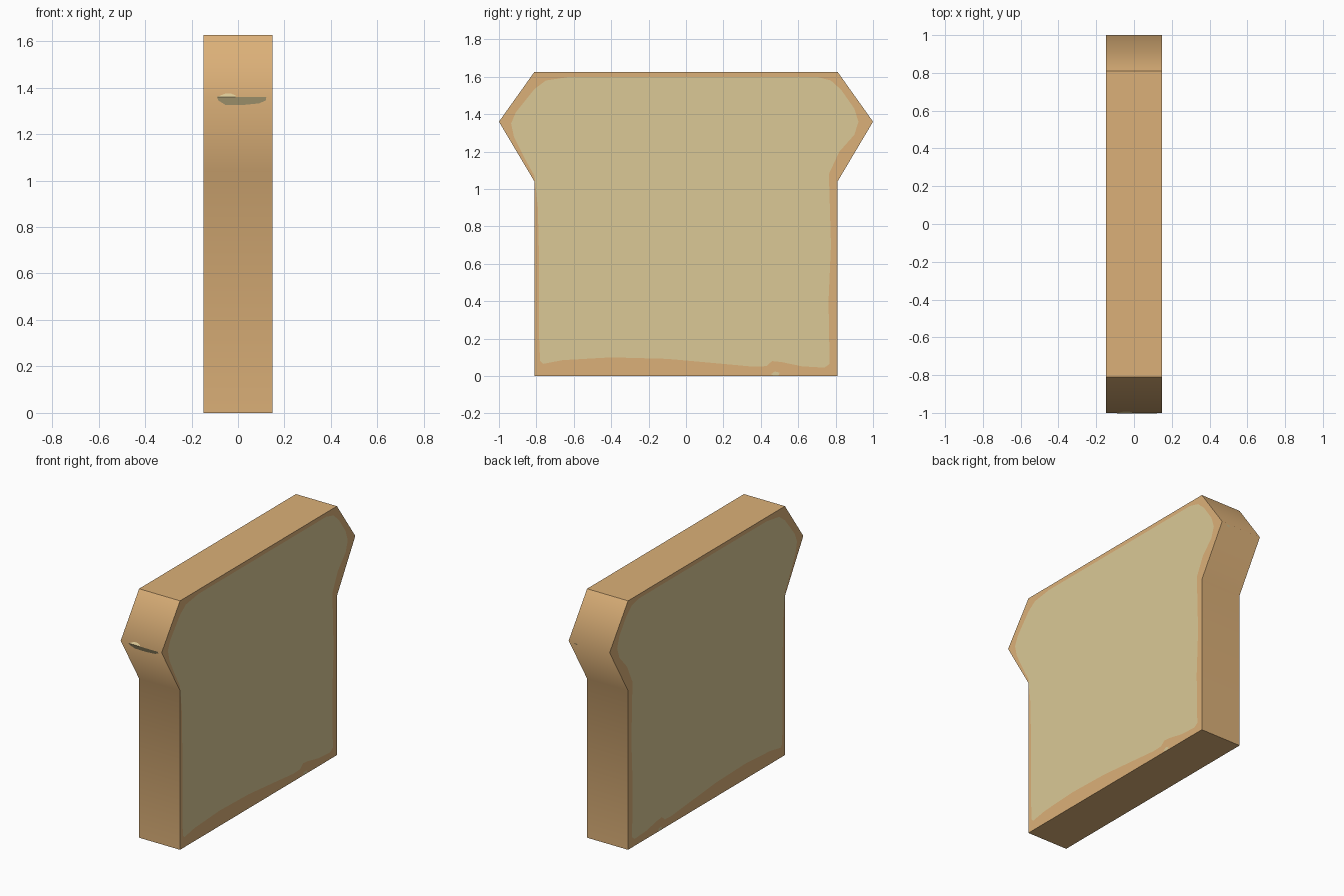
import bpy, bmesh
from mathutils import Vector

if "Cube" in bpy.data.objects:
    bpy.data.objects.remove(bpy.data.objects["Cube"])

HALF = 0.148  # half thickness of the slice


def material(name, rgb):
    m = bpy.data.materials.new(name)
    m.diffuse_color = (*rgb, 1)
    m.use_nodes = True
    m.node_tree.nodes["Principled BSDF"].inputs["Base Color"].default_value = m.diffuse_color
    return m


crust = material("golden crust", (0.712, 0.434, 0.188))
crumb = material("pale crumb", (0.708, 0.584, 0.305))


def add_object(name, bm, mats):
    me = bpy.data.meshes.new(name)
    bm.to_mesh(me)
    bm.free()
    for m in mats:
        me.materials.append(m)
    ob = bpy.data.objects.new(name, me)
    bpy.context.collection.objects.link(ob)
    return ob


# Slice outline (y, z): half profile mirrored
half = [(0.81, 0), (0.81, 1.04), (1.0, 1.36), (0.81, 1.627)]
outline = half + [(-y, z) for y, z in reversed(half)]

# Wobbly edge of the crumb (y, z)
crumb_edge = [
    (-0.765, 0.065), (-0.66, 0.085), (-0.4, 0.1), (-0.1, 0.092), (0.2, 0.065),
    (0.36, 0.05), (0.43, 0.053), (0.46, 0.08), (0.51, 0.075), (0.62, 0.052),
    (0.74, 0.045), (0.768, 0.065), (0.762, 0.4), (0.775, 0.7), (0.764, 1.08),
    (0.82, 1.2), (0.9, 1.29), (0.922, 1.36), (0.9, 1.43), (0.83, 1.53),
    (0.775, 1.58), (0.7, 1.6), (-0.62, 1.6), (-0.75, 1.58), (-0.81, 1.535),
    (-0.91, 1.41), (-0.935, 1.35), (-0.92, 1.28), (-0.86, 1.16), (-0.81, 1.07),
    (-0.792, 0.9), (-0.785, 0.6), (-0.785, 0.2), (-0.78, 0.08)]


def loop(bm, pts, x):
    vs = [bm.verts.new((x, y, z)) for y, z in pts]
    es = [bm.edges.new((vs[i - 1], vs[i])) for i in range(len(vs))]
    return vs, es


# Slice body: crust ring and crumb face on both sides, joined by crust walls
bm = bmesh.new()
rims = []
for x in (-HALF, HALF):
    outer, oe = loop(bm, outline, x)
    inner, ie = loop(bm, crumb_edge, x)
    bmesh.ops.triangle_fill(bm, use_beauty=True, edges=oe + ie,
                            normal=Vector((1 if x > 0 else -1, 0, 0)))
    face = bm.faces.new(inner)
    face.material_index = 1
    rims.append(outer)
n = len(outline)
for i in range(n):
    j = (i + 1) % n
    bm.faces.new((rims[0][i], rims[0][j], rims[1][j], rims[1][i]))
bmesh.ops.recalc_face_normals(bm, faces=bm.faces)

# Smooth side walls, sharp rims and sharp top and bottom corners
bm.normal_update()
for f in bm.faces:
    f.smooth = abs(f.normal.x) < 0.5 and abs(f.normal.y) > 0.5
for e in bm.edges:
    e.smooth = all(f.smooth for f in e.link_faces)
add_object("bread_slice", bm, [crust, crumb])


# Small crumb patches lying on the crust near the shoulders
def shoulder_patch(name, side, pts, above):
    slope = 0.19 / 0.267 if above else 0.19 / 0.32
    bm = bmesh.new()
    vs = [bm.verts.new((x, side * (1.002 - abs(z - 1.36) * slope), z)) for x, z in pts]
    f = bm.faces.new(vs)
    f.normal_update()
    if f.normal.y * side < 0:
        f.normal_flip()
    add_object(name, bm, [crumb])


shoulder_patch("front_patch_lower", -1, [
    (-0.09, 1.36), (-0.085, 1.345), (-0.055, 1.326), (0.02, 1.325),
    (0.09, 1.332), (0.12, 1.345), (0.122, 1.36)], False)
shoulder_patch("front_patch_upper", -1, [
    (-0.09, 1.36), (-0.01, 1.36), (-0.01, 1.367), (-0.03, 1.374), (-0.055, 1.374)], True)
shoulder_patch("back_patch", 1, [
    (0.115, 1.355), (0.1, 1.345), (0.085, 1.345), (0.09, 1.355)], False)

# Tiny crumb specks at the bottom crust of both cut sides
for name, side in (("right_speck", 1), ("left_speck", -1)):
    bm = bmesh.new()
    pts = [(0.455, 0.01), (0.47, 0.002), (0.495, 0.002), (0.5, 0.018), (0.475, 0.025)]
    vs = [bm.verts.new((side * (HALF + 0.002), y, z)) for y, z in pts]
    bm.faces.new(vs if side > 0 else vs[::-1])
    add_object(name, bm, [crumb])
